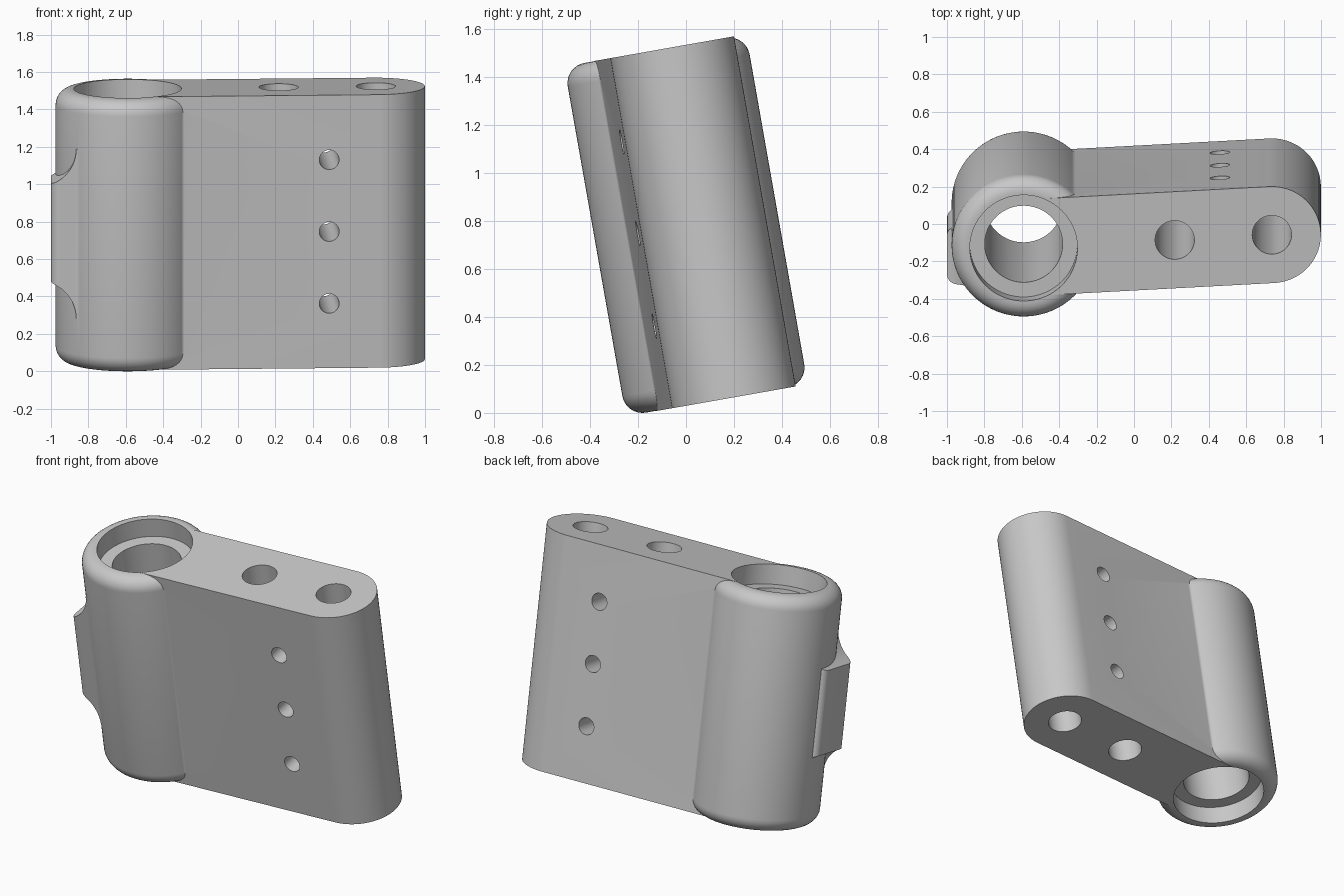
import bpy, bmesh
from math import sin, cos, pi, radians, degrees, sqrt, atan2
from mathutils import Matrix

cube = bpy.data.objects.get("Cube")
if cube:
    bpy.data.objects.remove(cube, do_unlink=True)

HALF = 0.741                       # half length along the bore axis
BOSS_X, BOSS_Y, BOSS_R = -0.59, 0.01, 0.385
TIP_X, TIP_Y, ARM_R = 0.737, 0.082, 0.262
ROUND, BLEND = 0.085, 0.03         # rim rounding and junction fillet
YAW = atan2(TIP_Y - BOSS_Y, TIP_X - BOSS_X)
GREY = (0.58, 0.58, 0.58, 1)

steel = bpy.data.materials.new("plain_grey")
steel.use_nodes = True
steel.diffuse_color = GREY
steel.node_tree.nodes["Principled BSDF"].inputs["Base Color"].default_value = GREY


def finish(name, bm, matrix):
    bmesh.ops.recalc_face_normals(bm, faces=bm.faces)
    bm.transform(matrix)
    mesh = bpy.data.meshes.new(name)
    bm.to_mesh(mesh)
    bm.free()
    mesh.materials.append(steel)
    obj = bpy.data.objects.new(name, mesh)
    bpy.context.collection.objects.link(obj)
    return obj


def arc(cx, cy, r, start, end, steps):
    angles = [radians(start + (end - start) * i / steps) for i in range(steps + 1)]
    return [(cx + r * cos(a), cy + r * sin(a)) for a in angles]


def blend_arc(offset):
    """Fillet between the boss wall and a flat face at this offset, boss-centred."""
    r = BOSS_R - 0.001
    cx, cy = sqrt((r + BLEND) ** 2 - (offset + BLEND) ** 2), offset + BLEND
    toward_boss = degrees(atan2(-cy, -cx))
    return arc(cx, cy, BLEND, toward_boss, -90, 8)


def prism(name, outline, low, high, matrix=Matrix()):
    """Extrude a flat outline along z."""
    bm = bmesh.new()
    face = bm.faces.new([bm.verts.new((x, y, low)) for x, y in outline])
    grown = bmesh.ops.extrude_face_region(bm, geom=[face])["geom"]
    bmesh.ops.translate(bm, vec=(0, 0, high - low),
                        verts=[v for v in grown if isinstance(v, bmesh.types.BMVert)])
    return finish(name, bm, matrix)


def lathe(name, profile, matrix, sides=96):
    """Turn an (r, z) profile, closed by end discs, around z."""
    bm = bmesh.new()
    rings = [[bm.verts.new((r * cos(2 * pi * i / sides), r * sin(2 * pi * i / sides), z))
              for i in range(sides)] for r, z in profile]
    for a, b in zip(rings, rings[1:]):
        for i in range(sides):
            j = (i + 1) % sides
            bm.faces.new((a[i], a[j], b[j], b[i]))
    bm.faces.new(rings[0])
    bm.faces.new(rings[-1])
    return finish(name, bm, matrix)


def combine(target, other, operation):
    mod = target.modifiers.new(operation.lower(), "BOOLEAN")
    mod.operation, mod.solver, mod.object = operation, "EXACT", other
    bpy.context.view_layer.objects.active = target
    bpy.ops.object.modifier_apply(modifier=mod.name)
    bpy.data.objects.remove(other, do_unlink=True)


at_boss = Matrix.Translation((BOSS_X, BOSS_Y, 0))
along_arm = at_boss @ Matrix.Rotation(YAW, 4, "Z")
arm_len = sqrt((TIP_X - BOSS_X) ** 2 + (TIP_Y - BOSS_Y) ** 2)

# Boss with rounded rims
boss_h = HALF - 0.001
core = BOSS_R - ROUND
profile = (arc(core, -boss_h + ROUND, ROUND, -90, 0, 8)
           + arc(core, boss_h - ROUND, ROUND, 0, 90, 8))
bracket = lathe("pivot_bracket", profile, at_boss)

# Arm with a half-round tip
outline = [(0, ARM_R), (0, -ARM_R)] + arc(arm_len, 0, ARM_R, -90, 90, 40)
combine(bracket, prism("arm", outline, -HALF, HALF, along_arm), "UNION")

# Fillets where the arm meets the boss
for side in (1, -1):
    wedge = blend_arc(ARM_R - 0.0003) + [(0.25, 0.2)]
    wedge = [(x, side * y) for x, y in wedge]
    reach = HALF - ROUND
    combine(bracket, prism("junction_fillet", wedge, -reach, reach, along_arm), "UNION")

# Side pad: rounded plan crossed with a scalloped side profile
FRONT, BACK, OUT, CORNER = -0.265, 0.045, -1.0, 0.05
front_blend = [(BOSS_X - x, BOSS_Y - y) for x, y in blend_arc(BOSS_Y - FRONT)]
plan = ([(-0.82, -0.2), (-0.82, BACK)]
        + arc(OUT + CORNER, BACK - CORNER, CORNER, 90, 180, 8)
        + arc(OUT + CORNER, FRONT + CORNER, CORNER, 180, 270, 8)
        + front_blend[::-1])
pad = prism("side_pad", plan, -0.6, 0.6)
SCOOP, RUNOUT, ROOT = 0.204, 0.46, -0.865
centre = ROOT - SCOOP
upper = [(-0.8, RUNOUT)]
upper += [(x, y) for x, y in arc(centre, RUNOUT, SCOOP, 0, -70, 16) if x > OUT]
edge = OUT - 0.02
upper.append((edge, RUNOUT - sqrt(SCOOP ** 2 - (edge - centre) ** 2)))
lower = [(x, -y) for x, y in reversed(upper)]
stand = Matrix.Rotation(pi / 2, 4, "X")
combine(pad, prism("pad_profile", upper + lower, -0.5, 0.5, stand), "INTERSECT")
combine(bracket, pad, "UNION")

# Stepped bore through the boss
BORE, WIDE, DEPTH = 0.208, 0.2875, 0.125
ledge = HALF - DEPTH
bore = [(WIDE, -1), (WIDE, -ledge), (BORE, -ledge), (BORE, ledge), (WIDE, ledge), (WIDE, 1)]
combine(bracket, lathe("bore_cutter", bore, at_boss), "DIFFERENCE")

# Two long holes through the arm
for distance in (arm_len, arm_len - 0.52):
    place = along_arm @ Matrix.Translation((distance, 0, 0))
    combine(bracket, lathe("long_hole_cutter", [(0.105, -1), (0.105, 1)], place, 48), "DIFFERENCE")

# Three cross holes through the arm faces
for height in (-0.39, 0, 0.39):
    place = along_arm @ Matrix.Translation((1.065, 0, height)) @ stand
    combine(bracket, lathe("cross_hole_cutter", [(0.053, -1), (0.053, 1)], place, 32), "DIFFERENCE")

# Lean the bracket forward and set it on the ground
mesh = bracket.data
mesh.transform(Matrix.Rotation(radians(10), 4, "X"))
ys = [v.co.y for v in mesh.vertices]
zs = [v.co.z for v in mesh.vertices]
mesh.transform(Matrix.Translation((0, -(min(ys) + max(ys)) / 2, -min(zs))))

bpy.ops.object.select_all(action="DESELECT")
bracket.select_set(True)
bpy.context.view_layer.objects.active = bracket
bpy.ops.object.shade_smooth_by_angle(angle=radians(30))
